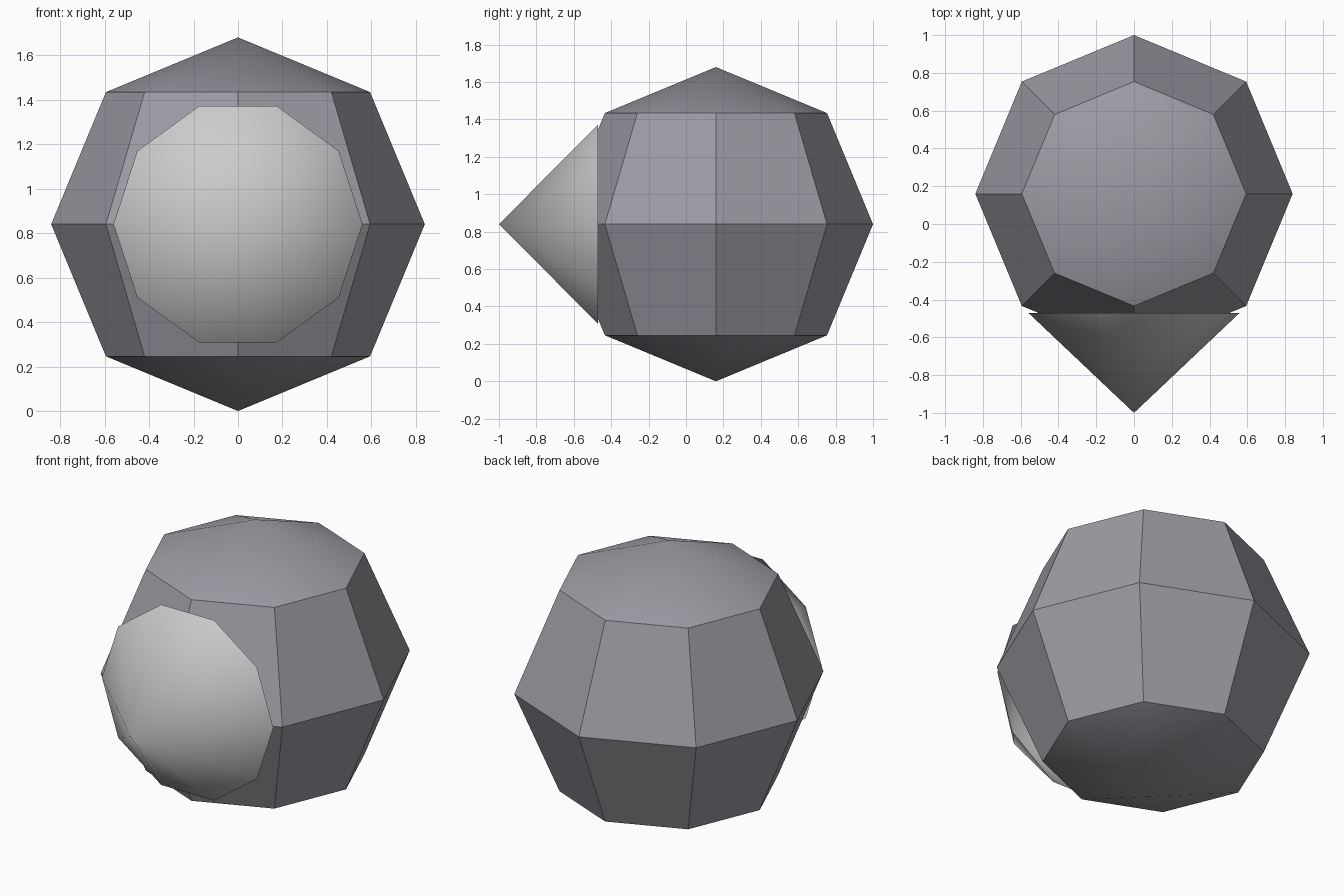
import bpy, bmesh, math
from mathutils import Matrix

cube = bpy.data.objects.get("Cube")
if cube:
    bpy.data.objects.remove(cube, do_unlink=True)


def make_material(name, rgb):
    mat = bpy.data.materials.new(name)
    mat.use_nodes = True
    mat.diffuse_color = (*rgb, 1)
    mat.node_tree.nodes["Principled BSDF"].inputs["Base Color"].default_value = (*rgb, 1)
    return mat


def finish(bm, name, mat):
    mesh = bpy.data.meshes.new(name)
    bm.to_mesh(mesh)
    bm.free()
    mesh.materials.append(mat)
    obj = bpy.data.objects.new(name, mesh)
    bpy.context.collection.objects.link(obj)
    bpy.ops.object.select_all(action='DESELECT')
    obj.select_set(True)
    bpy.context.view_layer.objects.active = obj
    bpy.ops.object.shade_smooth_by_angle(angle=math.radians(30))
    return obj


slate = make_material("slate grey", (0.33, 0.33, 0.37))
pale = make_material("pale grey", (0.60, 0.60, 0.60))

RADIUS = 0.84

# Faceted body: eight segments, four rings
bm = bmesh.new()
bmesh.ops.create_uvsphere(bm, u_segments=8, v_segments=4, radius=RADIUS,
                          matrix=Matrix.Translation((0, 0.16, RADIUS)))
finish(bm, "body", slate)

# Ten-sided beak, open at the back, pointing forward
BEAK_DEPTH = 0.53
bm = bmesh.new()
place = (Matrix.Translation((0, -1 + BEAK_DEPTH / 2, RADIUS))
         @ Matrix.Rotation(math.radians(90), 4, 'X')
         @ Matrix.Rotation(math.radians(18), 4, 'Z'))
bmesh.ops.create_cone(bm, cap_ends=False, segments=10, radius1=0.56, radius2=0,
                      depth=BEAK_DEPTH, matrix=place)
bmesh.ops.remove_doubles(bm, verts=bm.verts, dist=0.001)
bmesh.ops.recalc_face_normals(bm, faces=bm.faces)
# Turn the ring so that two corners lie level at the sides
ring = [v for v in bm.verts if v.co.y > -0.9]
offset = min((math.atan2(v.co.z - RADIUS, v.co.x) % math.radians(36)) for v in ring)
bmesh.ops.rotate(bm, verts=bm.verts, cent=(0, 0, RADIUS),
                 matrix=Matrix.Rotation(offset, 3, 'Y'))
# Faces look outward, away from the beak's axis
bm.normal_update()
for f in bm.faces:
    if f.normal.y > 0:
        f.normal_flip()
finish(bm, "beak", pale)
